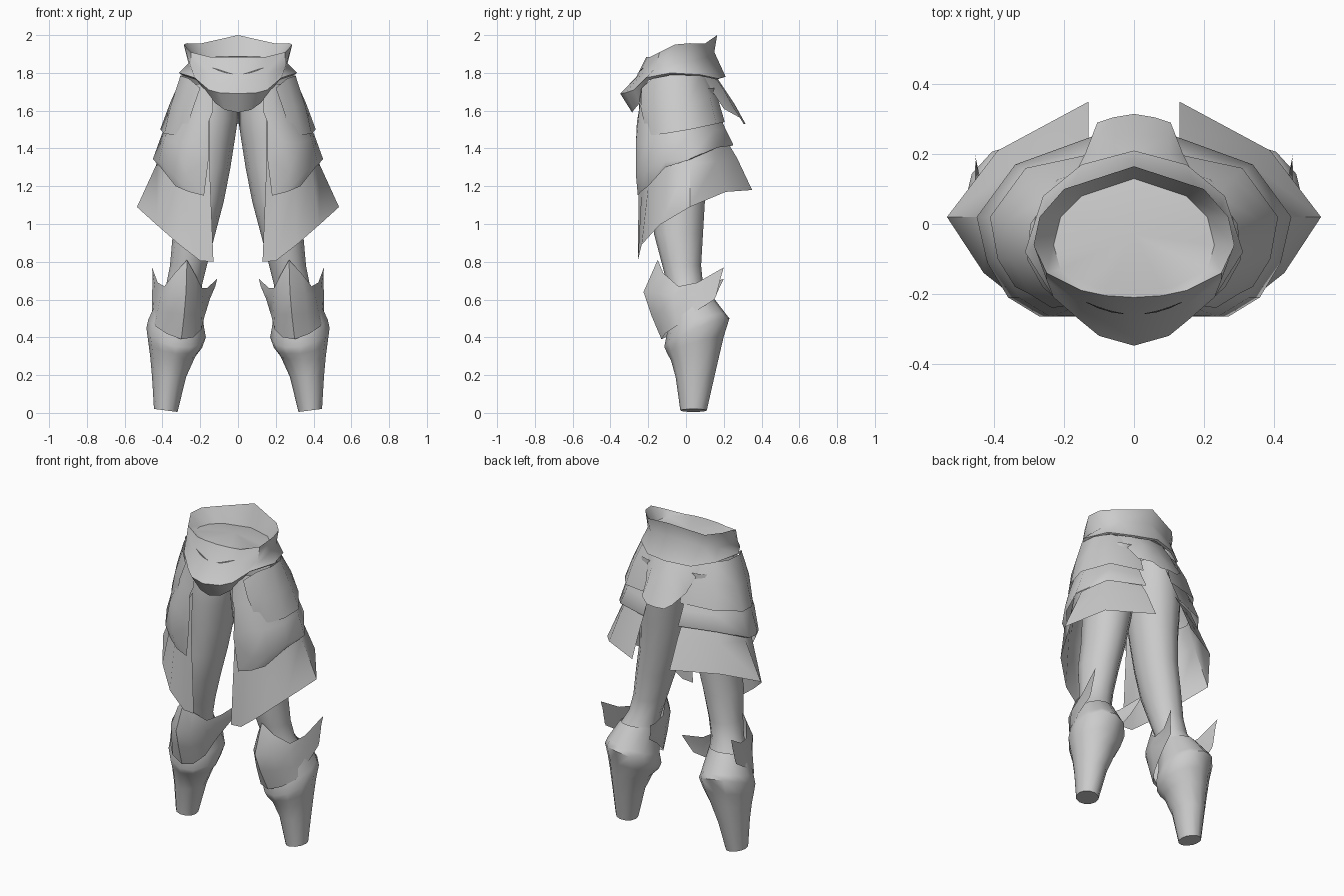
import bpy, bmesh, math
from mathutils import Vector

steel = bpy.data.materials.new("grey_steel")
steel.diffuse_color = (0.6, 0.6, 0.6, 1)
dark = bpy.data.materials.new("dark_slit")
dark.diffuse_color = (0.12, 0.12, 0.12, 1)


def loft(name, rows, closed=False, cap_last=False, angle=50, mat=steel):
    """Skin rows of points, listed top to bottom and clockwise from above; mirror to -x."""
    bm = bmesh.new()
    grid = [[bm.verts.new(p) for p in row] for row in rows]
    n = len(rows[0])
    for a, b in zip(grid, grid[1:]):
        for i in range(n if closed else n - 1):
            j = (i + 1) % n
            bm.faces.new((a[i], a[j], b[j], b[i]))
    if cap_last:
        bm.faces.new(grid[-1])
    bmesh.ops.remove_doubles(bm, verts=bm.verts, dist=0.0005)
    me = bpy.data.meshes.new(name)
    bm.to_mesh(me)
    bm.free()
    me.materials.append(mat)
    ob = bpy.data.objects.new(name, me)
    bpy.context.collection.objects.link(ob)
    bpy.ops.object.select_all(action='DESELECT')
    ob.select_set(True)
    bpy.context.view_layer.objects.active = ob
    bpy.ops.object.shade_smooth_by_angle(angle=math.radians(angle))
    mod = ob.modifiers.new("mirror", 'MIRROR')
    mod.merge_threshold = 0.0005
    return ob


def ring(x0, x1, y0, y1, z, ztilt=0, xtilt=0, n=12):
    """Oval between x0..x1 and y0..y1; ztilt lifts the back, xtilt lifts the outside."""
    pts = []
    for k in range(n):
        a = math.pi / 2 - 2 * math.pi * k / n
        c, s = math.cos(a), math.sin(a)
        pts.append(((x0 + x1) / 2 + (x1 - x0) / 2 * c,
                    (y0 + y1) / 2 + (y1 - y0) / 2 * s,
                    z + ztilt * s + xtilt * c))
    return pts


# Thighs
loft("thigh", [
    ring(0.0, 0.29, -0.19, 0.15, 1.72),
    ring(0.0, 0.31, -0.20, 0.15, 1.56),
    ring(0.015, 0.315, -0.20, 0.14, 1.46),
    ring(0.04, 0.31, -0.19, 0.12, 1.30),
    ring(0.075, 0.32, -0.18, 0.10, 1.12),
    ring(0.12, 0.345, -0.17, 0.09, 0.95),
    ring(0.165, 0.36, -0.125, 0.08, 0.78),
    ring(0.19, 0.38, -0.10, 0.09, 0.68),
    ring(0.20, 0.42, -0.09, 0.13, 0.60),
], closed=True)

# Boots with a flared, tilted cuff
loft("boot", [
    ring(0.20, 0.42, -0.09, 0.13, 0.61, 0.02),
    ring(0.18, 0.475, -0.10, 0.21, 0.475, 0.05, 0.02),
    ring(0.17, 0.485, -0.115, 0.23, 0.425, 0.075, 0.025),
    ring(0.19, 0.475, -0.10, 0.20, 0.36, 0.045, 0.015),
    ring(0.225, 0.465, -0.08, 0.18, 0.30, 0.02),
    ring(0.275, 0.455, -0.055, 0.15, 0.19),
    ring(0.32, 0.445, -0.03, 0.11, 0.013, 0, 0.008),
], closed=True, cap_last=True)

# Knee guards: pointed top, two swept-back horns
loft("knee_guard", [
    [(0.455, 0.20, 0.77), (0.425, 0.06, 0.69), (0.39, -0.04, 0.67), (0.335, -0.12, 0.74),
     (0.27, -0.15, 0.81), (0.225, -0.12, 0.73), (0.19, -0.04, 0.66), (0.165, 0.07, 0.66),
     (0.11, 0.20, 0.71)],
    [(0.452, 0.185, 0.72), (0.435, 0.05, 0.62), (0.41, -0.07, 0.62), (0.355, -0.16, 0.635),
     (0.275, -0.225, 0.64), (0.22, -0.16, 0.63), (0.185, -0.07, 0.61), (0.165, 0.06, 0.6),
     (0.12, 0.18, 0.67)],
    [(0.455, 0.16, 0.62), (0.45, 0.06, 0.555), (0.425, -0.06, 0.54), (0.365, -0.14, 0.53),
     (0.285, -0.185, 0.52), (0.225, -0.14, 0.52), (0.19, -0.06, 0.53), (0.168, 0.06, 0.54),
     (0.15, 0.15, 0.60)],
    [(0.455, 0.15, 0.60), (0.455, 0.04, 0.53), (0.44, -0.05, 0.46), (0.38, -0.11, 0.42),
     (0.30, -0.13, 0.39), (0.235, -0.11, 0.40), (0.195, -0.05, 0.44), (0.175, 0.04, 0.52),
     (0.155, 0.145, 0.59)],
])

# Hip plates, three overlapping layers, each listed from back to front
loft("upper_hip_plate", [
    [(0.10, 0.12, 1.78), (0.24, 0.08, 1.785), (0.295, 0.0, 1.785), (0.305, -0.1, 1.785),
     (0.26, -0.18, 1.77), (0.20, -0.235, 1.72)],
    [(0.10, 0.17, 1.66), (0.28, 0.13, 1.66), (0.36, 0.01, 1.64), (0.355, -0.1, 1.63),
     (0.30, -0.2, 1.62), (0.235, -0.24, 1.62)],
    [(0.10, 0.205, 1.54), (0.31, 0.16, 1.53), (0.412, 0.02, 1.50), (0.39, -0.1, 1.48),
     (0.34, -0.18, 1.47), (0.28, -0.21, 1.48)],
])
loft("middle_hip_plate", [
    [(0.12, 0.10, 1.74), (0.22, 0.07, 1.74), (0.27, 0.0, 1.74), (0.28, -0.1, 1.74),
     (0.23, -0.18, 1.74), (0.17, -0.235, 1.74), (0.14, -0.24, 1.75)],
    [(0.12, 0.18, 1.57), (0.28, 0.13, 1.57), (0.36, 0.01, 1.57), (0.345, -0.1, 1.57),
     (0.28, -0.20, 1.57), (0.20, -0.25, 1.58), (0.132, -0.25, 1.60)],
    [(0.12, 0.21, 1.50), (0.31, 0.15, 1.50), (0.405, 0.02, 1.47), (0.39, -0.1, 1.45),
     (0.33, -0.21, 1.43), (0.24, -0.265, 1.43), (0.155, -0.26, 1.54)],
    [(0.12, 0.25, 1.42), (0.34, 0.17, 1.41), (0.45, 0.02, 1.345), (0.42, -0.11, 1.33),
     (0.36, -0.21, 1.28), (0.27, -0.265, 1.26), (0.155, -0.265, 1.35)],
    [(0.12, 0.248, 1.415), (0.338, 0.168, 1.405), (0.448, 0.018, 1.34), (0.41, -0.11, 1.30),
     (0.33, -0.20, 1.20), (0.26, -0.24, 1.17), (0.18, -0.255, 1.15)],
])
loft("lower_hip_plate", [
    [(0.13, 0.21, 1.45), (0.31, 0.13, 1.45), (0.38, 0.02, 1.44), (0.36, -0.09, 1.44),
     (0.28, -0.18, 1.44), (0.20, -0.22, 1.48), (0.15, -0.235, 1.55)],
    [(0.13, 0.27, 1.35), (0.35, 0.16, 1.33), (0.43, 0.02, 1.32), (0.39, -0.1, 1.28),
     (0.30, -0.2, 1.20), (0.21, -0.235, 1.18), (0.15, -0.25, 1.30)],
    [(0.13, 0.35, 1.18), (0.39, 0.21, 1.17), (0.535, 0.02, 1.09), (0.43, -0.14, 0.995),
     (0.31, -0.235, 0.89), (0.20, -0.255, 0.805), (0.13, -0.255, 0.80)],
])

# Tail plate hanging from the back of the waist
loft("tail_plate", [
    [(0, 0.14, 1.81), (0.10, 0.13, 1.81), (0.20, 0.08, 1.80)],
    [(0, 0.20, 1.72), (0.10, 0.20, 1.71), (0.17, 0.14, 1.70)],
    [(0, 0.26, 1.63), (0.10, 0.25, 1.62), (0.14, 0.20, 1.61)],
    [(0, 0.315, 1.53), (0.06, 0.305, 1.53), (0.105, 0.29, 1.56)],
])

# Waist guard: inner floor, raised rim, pinched middle, pointed front
waist = loft("waist_guard", [
    [(0, -0.03, 1.89)] * 8,
    [(0, 0.13, 1.86), (0.15, 0.08, 1.865), (0.21, 0.02, 1.87), (0.23, -0.06, 1.875),
     (0.21, -0.13, 1.88), (0.13, -0.17, 1.885), (0.08, -0.185, 1.885), (0, -0.19, 1.885)],
    [(0, 0.165, 2.0), (0.20, 0.10, 1.955), (0.27, 0.02, 1.957), (0.287, -0.06, 1.95),
     (0.25, -0.14, 1.91), (0.15, -0.19, 1.885), (0.08, -0.205, 1.885), (0, -0.21, 1.885)],
    [(0, 0.15, 1.91), (0.18, 0.10, 1.88), (0.245, 0.03, 1.86), (0.262, -0.06, 1.85),
     (0.25, -0.16, 1.83), (0.15, -0.23, 1.80), (0.08, -0.255, 1.785), (0, -0.262, 1.78)],
    [(0, 0.21, 1.78), (0.15, 0.17, 1.77), (0.26, 0.08, 1.79), (0.312, -0.08, 1.80),
     (0.23, -0.21, 1.775), (0.155, -0.275, 1.71), (0.10, -0.32, 1.695), (0, -0.348, 1.69)],
    [(0, 0.195, 1.775), (0.14, 0.16, 1.765), (0.25, 0.075, 1.785), (0.30, -0.08, 1.79),
     (0.21, -0.20, 1.76), (0.12, -0.245, 1.64), (0.07, -0.275, 1.605), (0, -0.285, 1.59)],
])


# Narrow slanted slits laid onto the front of the waist guard
def on_waist(x, z):
    hit, loc, normal, _ = waist.ray_cast(Vector((x, -1, z)), Vector((0, 1, 0)))
    return tuple(loc + normal * 0.003) if hit else (x, -0.25, z)


xs = (0.135, 0.10, 0.065, 0.03)
loft("front_slit", [
    [on_waist(x, z) for x, z in zip(xs, (1.828, 1.818, 1.806, 1.795))],
    [on_waist(x, z) for x, z in zip(xs, (1.824, 1.808, 1.797, 1.791))],
], mat=dark)
